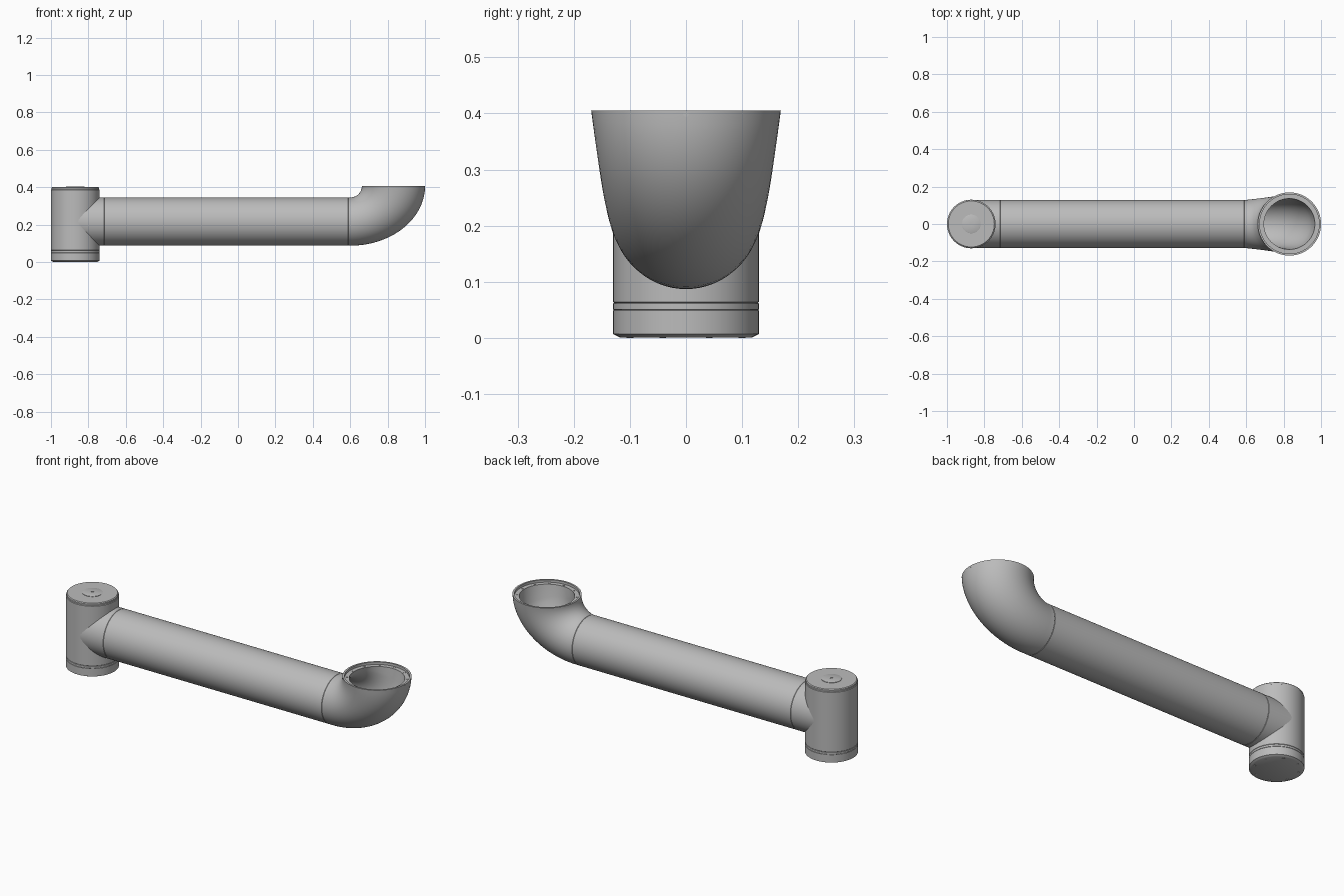
import bpy, bmesh
from math import sin, cos, pi, radians
from mathutils import Vector

cube = bpy.data.objects.get("Cube")
if cube:
    bpy.data.objects.remove(cube, do_unlink=True)

SEGS = 64
POST_X, RIM_X = -0.87, 0.831
ARM_Z, ARM_R = 0.216, 0.129
RIM_Z, RIM_R = 0.405, 0.169
BEND_X = 0.60

metal = bpy.data.materials.new("grey metal")
metal.use_nodes = True
GREY = (0.5, 0.5, 0.5, 1)
metal.diffuse_color = GREY
metal.node_tree.nodes["Principled BSDF"].inputs["Base Color"].default_value = GREY


def finish(name, bm):
    bmesh.ops.recalc_face_normals(bm, faces=bm.faces)
    mesh = bpy.data.meshes.new(name)
    bm.to_mesh(mesh)
    bm.free()
    mesh.materials.append(metal)
    obj = bpy.data.objects.new(name, mesh)
    bpy.context.collection.objects.link(obj)
    bpy.ops.object.select_all(action='DESELECT')
    obj.select_set(True)
    bpy.context.view_layer.objects.active = obj
    bpy.ops.object.shade_smooth_by_angle(angle=radians(30))
    return obj


def loft(name, sections, segs=SEGS):
    """Skin closed rings, each given as centre, half axis and y half width."""
    bm = bmesh.new()
    rings = []
    for centre, axis, width in sections:
        ring = []
        for i in range(segs):
            a = 2 * pi * i / segs
            ring.append(bm.verts.new(centre + axis * cos(a) + Vector((0, width * sin(a), 0))))
        rings.append(ring)
    for lower, upper in zip(rings, rings[1:]):
        for i in range(segs):
            j = (i + 1) % segs
            bm.faces.new((lower[i], lower[j], upper[j], upper[i]))
    bm.faces.new(rings[0])
    bm.faces.new(rings[-1])
    return finish(name, bm)


def flat_ring(x, y, z, r):
    return Vector((x, y, z)), Vector((-r, 0, 0)), r


def lathe(name, x, y, profile, segs=SEGS):
    return loft(name, [flat_ring(x, y, z, r) for r, z in profile], segs)


def arm_ring(x, r):
    return Vector((x, 0, ARM_Z)), Vector((0, 0, r)), r


def elbow_ring(t, wall=0.0):
    """Ring of the widening bend, t = 0 at the arm and 1 at the rim."""
    a = t * pi / 2
    inner = Vector((BEND_X + 0.062 * sin(a), 0, RIM_Z - 0.060 * cos(a)))
    outer = Vector((BEND_X + 0.400 * sin(a), 0, RIM_Z - 0.318 * cos(a)))
    half = (inner - outer) / 2
    half *= (half.length - wall) / half.length
    return (inner + outer) / 2, half, ARM_R + (RIM_R - ARM_R) * t - wall


# Hollow arm with seam grooves, bend, stepped rim and inner wall
STEPS = 20
shell = [arm_ring(POST_X, ARM_R)]
for seam in (-0.715, 0.59):
    shell += [arm_ring(seam - 0.0015, ARM_R), arm_ring(seam, ARM_R - 0.0015),
              arm_ring(seam + 0.0015, ARM_R)]
shell += [elbow_ring(i / STEPS) for i in range(STEPS + 1)]
shell += [flat_ring(RIM_X, 0, z, r) for r, z in ((0.159, RIM_Z), (0.159, 0.392), (0.136, 0.392))]
shell += [elbow_ring(i / STEPS, 0.015 + 0.018 * i / STEPS) for i in range(STEPS - 4, -1, -1)]
shell += [arm_ring(-0.70, ARM_R - 0.015)]
loft("arm_and_elbow", shell)

# Upright joint housing with seams and bevelled ends
lathe("joint_housing", POST_X, 0, [
    (0.118, 0.001), (0.122, 0.003), (0.130, 0.007), (0.130, 0.049),
    (0.1285, 0.050), (0.130, 0.051), (0.130, 0.061), (0.1285, 0.0625),
    (0.130, 0.064), (0.130, 0.386), (0.127, 0.388), (0.127, 0.396),
    (0.123, 0.400)])

# Raised hub with a small hole in the top cap
lathe("cap_hub", POST_X, 0, [
    (0.050, 0.399), (0.050, 0.402), (0.048, 0.403), (0.007, 0.403), (0.007, 0.4005)], 48)


# Circles of screws
def screws(name, x, radius, count, z, r, height, phase=0.0):
    for i in range(count):
        a = 2 * pi * (i + phase) / count
        lathe(f"{name}_{i + 1}", x + radius * cos(a), radius * sin(a),
              [(r, z), (r, z + height)], 12)


screws("rim_screw", RIM_X, 0.147, 12, 0.391, 0.005, 0.003)
screws("base_screw", POST_X, 0.108, 8, 0.0, 0.006, 0.002, 0.5)

# Locating pin on the outer side of the rim
pin = [(Vector((x, 0, 0.399)), Vector((0, 0, 0.005)), 0.005) for x in (0.990, 1.0)]
loft("rim_pin", pin, 16)
